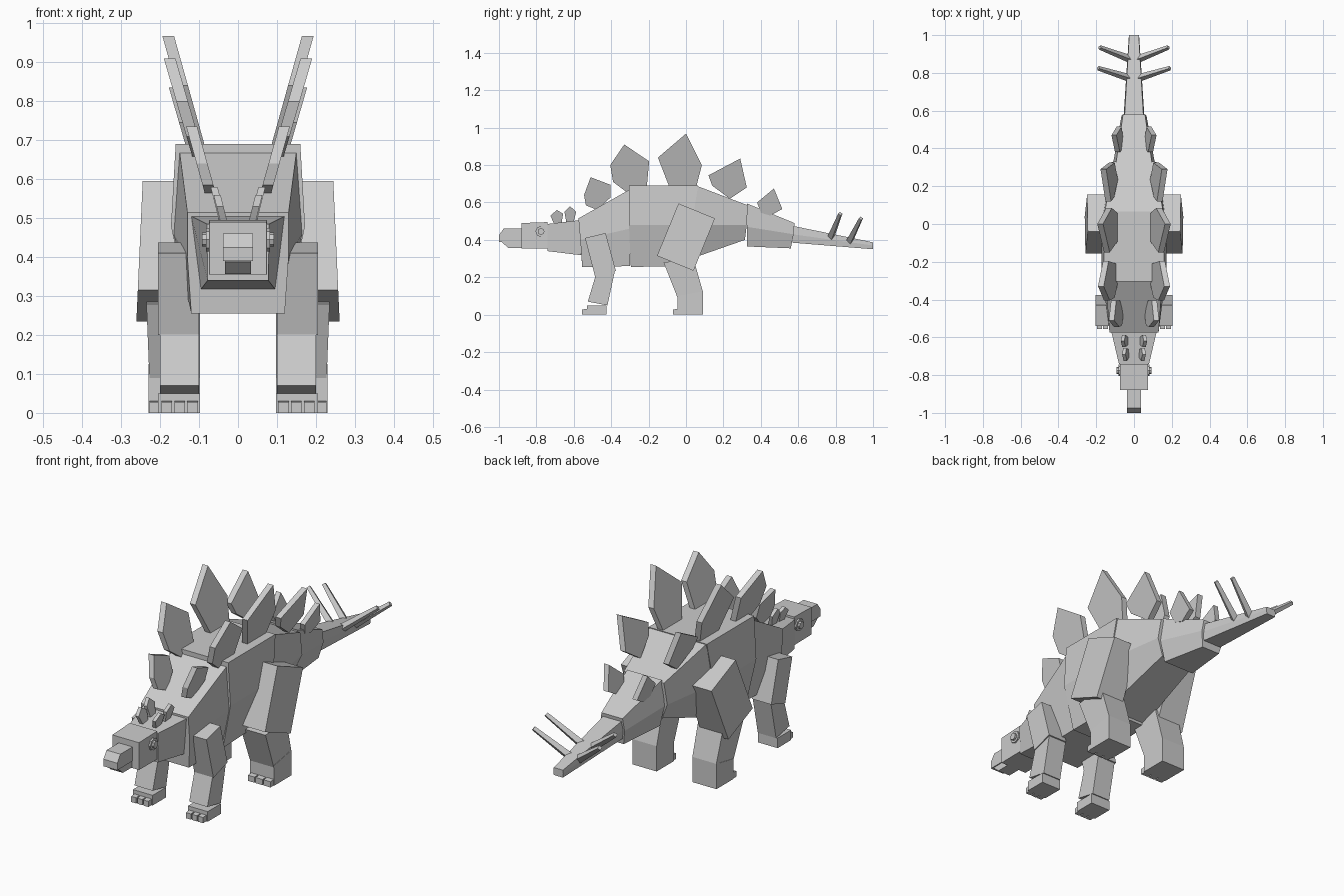
import bpy, bmesh
from mathutils import Vector, Matrix

if "Cube" in bpy.data.objects:
    bpy.data.objects.remove(bpy.data.objects["Cube"])


def finish(bm, name):
    bmesh.ops.recalc_face_normals(bm, faces=bm.faces[:])
    me = bpy.data.meshes.new(name)
    bm.to_mesh(me)
    bm.free()
    ob = bpy.data.objects.new(name, me)
    bpy.context.collection.objects.link(ob)
    return ob


def bridge(bm, rings):
    """Skin closed rings of points and cap both ends."""
    vs = [[bm.verts.new(p) for p in r] for r in rings]
    n = len(vs[0])
    for a, b in zip(vs, vs[1:]):
        for i in range(n):
            j = (i + 1) % n
            bm.faces.new((a[i], a[j], b[j], b[i]))
    bm.faces.new(vs[0])
    bm.faces.new(vs[-1])


def loft(name, sections):
    """Each section is a right-hand outline of (x, y, z), mirrored across x."""
    bm = bmesh.new()
    bridge(bm, [s + [(-x, y, z) for x, y, z in reversed(s)] for s in sections])
    return finish(bm, name)


def slab(name, profile, inner, outer, sides=(1, -1)):
    """Side profile (y, z) given width; inner/outer are functions z -> x."""
    for s in sides:
        bm = bmesh.new()
        bridge(bm, [[(s * f(z), y, z) for y, z in profile] for f in (inner, outer)])
        finish(bm, name + ("_right" if s > 0 else "_left"))


def const(v):
    return lambda z: v


# body: chest, middle and hips
loft("chest", [
    [(.13, -.575, .515), (.13, -.565, .40), (.12, -.555, .255)],
    [(.15, -.30, .67), (.165, -.30, .46), (.12, -.30, .26)]])
loft("mid_body", [
    [(.16, -.305, .69), (.172, -.305, .48), (.125, -.295, .255)],
    [(.16, .065, .69), (.172, .03, .48), (.12, -.06, .26)]])
loft("hips", [
    [(.155, .06, .688), (.168, .03, .48), (.115, -.08, .262)],
    [(.11, .33, .585), (.125, .325, .48), (.09, .315, .40)]])

# tail
loft("tail_base", [
    [(.095, .325, .595), (.11, .325, .47), (.085, .325, .365)],
    [(.058, .58, .49), (.066, .575, .43), (.05, .56, .355)]])
loft("tail_tip", [
    [(.05, .57, .475), (.055, .57, .43), (.05, .57, .385)],
    [(.025, 1, .387), (.027, 1, .37), (.025, 1, .35)]])

# neck, head, beak and jaw
loft("neck", [
    [(.08, -.74, .485), (.078, -.74, .34)],
    [(.12, -.57, .505), (.095, -.56, .318)]])
loft("head", [
    [(.073, -.88, .49), (.073, -.88, .355)],
    [(.075, -.74, .495), (.075, -.74, .355)]])
slab("beak", [(-.86, .46), (-.975, .46), (-1, .425), (-1, .39), (-.86, .39)],
     const(-.038), const(.038), (1,))
slab("jaw", [(-.86, .392), (-.985, .388), (-.95, .357), (-.86, .357)],
     const(-.034), const(.034), (1,))

# eyes: ring with a smaller pupil
for s in (1, -1):
    bm = bmesh.new()
    for r, d in ((.03, .015), (.018, .035)):
        mat = Matrix.Translation((s * .075, -.775, .445)) @ Matrix.Rotation(1.5708, 4, 'Y')
        bmesh.ops.create_cone(bm, cap_ends=True, segments=8, radius1=r, radius2=r,
                              depth=d, matrix=mat)
    finish(bm, "eye")

# front legs
slab("front_upper_leg", [(-.54, .41), (-.43, .437), (-.375, .235), (-.485, .20)],
     const(.10), const(.205))
slab("front_lower_leg", [(-.48, .22), (-.38, .235), (-.42, .05), (-.525, .07)],
     const(.10), const(.2))
slab("front_foot", [(-.53, 0), (-.53, .05), (-.425, .05), (-.425, 0)],
     const(.097), const(.205))

# hind legs
slab("thigh", [(-.04, .595), (.155, .515), (.04, .235), (-.155, .315)],
     const(.11), lambda z: .258 - .045 * (z - .3))
slab("shin", [(-.12, .28), (.04, .30), (.09, .125), (-.045, .09)],
     const(.098), lambda z: .228 + .04 * (z - .1))
slab("hind_foot", [(-.045, 0), (-.045, .10), (.09, .125), (.09, 0)],
     const(.098), const(.23))

# three toes on each foot
for label, y, x0, x1 in (("front", -.53, .10, .2), ("hind", -.045, .10, .23)):
    w = (x1 - x0) / 3
    for k in range(3):
        a = x0 + w * k
        slab(label + "_toe", [(y + .02, 0), (y - .025, 0), (y - .025, .028), (y + .02, .033)],
             const(a + .003), const(a + w - .003))

# back plates: outline (y, z), base x, outward lean, half thickness
plates = [
    ([(-.725, .53), (-.69, .56), (-.657, .54), (-.665, .49), (-.705, .485)], .035, .25, .009),
    ([(-.65, .55), (-.62, .58), (-.587, .55), (-.60, .50), (-.64, .495)], .04, .25, .009),
    ([(-.545, .64), (-.51, .735), (-.405, .695), (-.405, .625), (-.475, .56), (-.535, .585)],
     .07, .28, .014),
    ([(-.405, .80), (-.33, .91), (-.197, .82), (-.21, .68), (-.31, .65), (-.39, .71)],
     .10, .29, .015),
    ([(-.15, .84), (0, .968), (.085, .80), (.055, .685), (-.09, .685)], .10, .28, .015),
    ([(.12, .745), (.29, .835), (.325, .68), (.235, .62), (.14, .69)], .10, .29, .015),
    ([(.38, .60), (.47, .675), (.515, .565), (.45, .53), (.40, .545)], .07, .25, .013)]
for i, (outline, x, lean, t) in enumerate(plates):
    zb = min(z for y, z in outline)
    slab("back_plate_%d" % (i + 1), outline,
         lambda z: x - t + lean * (z - zb), lambda z: x + t + lean * (z - zb))

# tail spikes: tapered square bars
for base, tip in (((.015, .77, .405), (.19, .825, .54)), ((.012, .87, .385), (.182, .935, .515))):
    for s in (1, -1):
        a = Vector((s * base[0], base[1], base[2]))
        b = Vector((s * tip[0], tip[1], tip[2]))
        d = b - a
        bm = bmesh.new()
        mat = Matrix.Translation((a + b) / 2) @ d.to_track_quat('Z', 'Y').to_matrix().to_4x4()
        bmesh.ops.create_cone(bm, cap_ends=True, segments=4, radius1=.021, radius2=.012,
                              depth=d.length, matrix=mat)
        finish(bm, "tail_spike")
